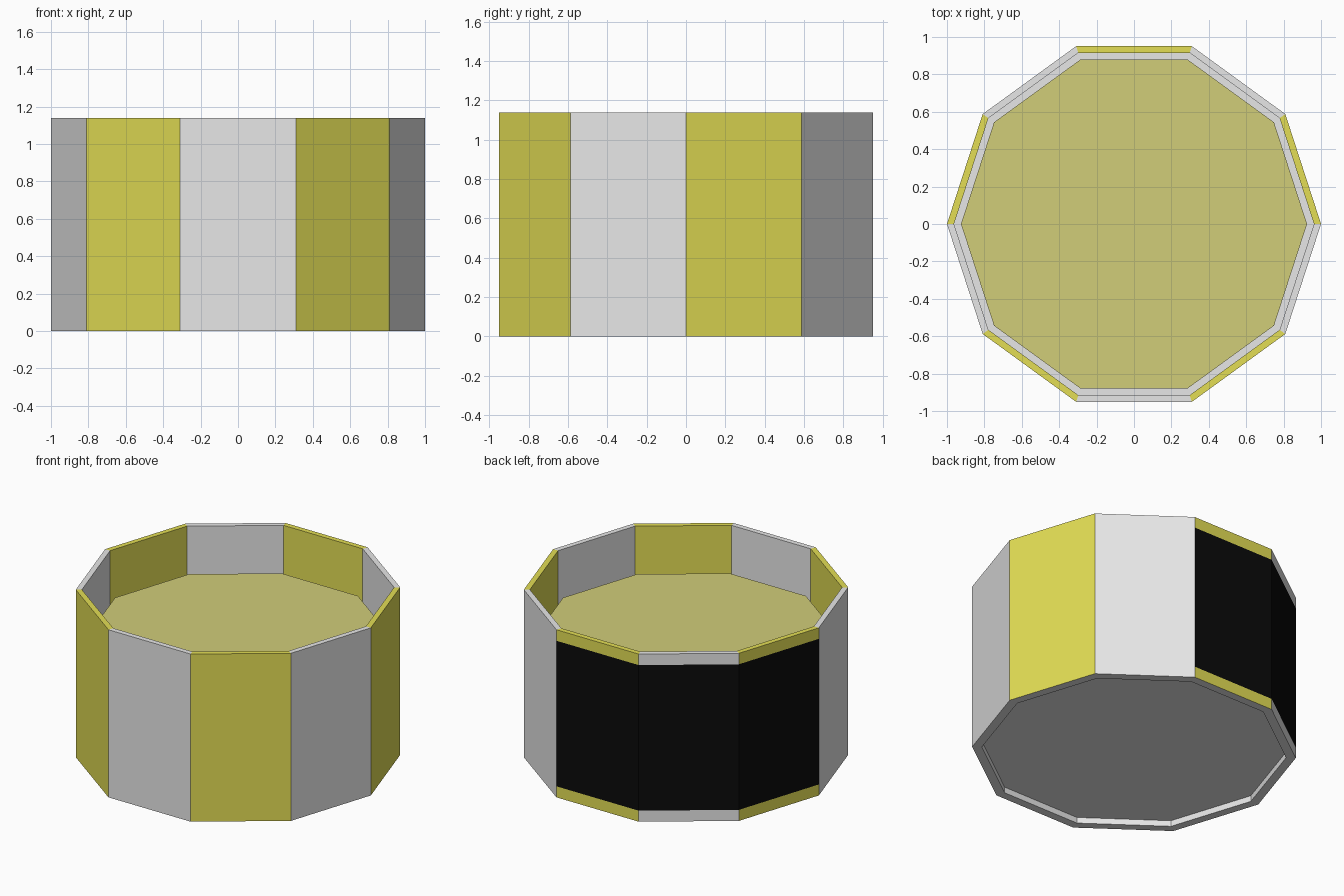
import bpy, bmesh
from math import cos, sin, pi, atan2, degrees

SIDES = 10
HEIGHT = 1.14

cube = bpy.data.objects.get("Cube")
if cube:
    bpy.data.objects.remove(cube, do_unlink=True)


def material(name, rgb):
    mat = bpy.data.materials.new(name)
    mat.use_nodes = True
    mat.diffuse_color = (*rgb, 1)
    mat.node_tree.nodes["Principled BSDF"].inputs["Base Color"].default_value = (*rgb, 1)
    return mat


grey = material("light grey", (0.8, 0.8, 0.8))
yellow = material("yellow", (0.77, 0.73, 0.09))
black = material("label black", (0.003, 0.003, 0.003))
straw = material("contents straw", (0.64, 0.61, 0.19))


def lathe(name, profile, mats, rule=None):
    """Turn a (radius, height) profile into a ten-sided part; end caps close it."""
    bm = bmesh.new()
    rings = [[bm.verts.new((r * cos(2 * pi * i / SIDES), r * sin(2 * pi * i / SIDES), z))
              for i in range(SIDES)] for r, z in profile]
    for low, high in zip(rings, rings[1:]):
        for i in range(SIDES):
            j = (i + 1) % SIDES
            bm.faces.new((low[i], low[j], high[j], high[i]))
    bm.faces.new(rings[0][::-1])
    bm.faces.new(rings[-1])
    bm.normal_update()
    if rule:
        for face in bm.faces:
            face.material_index = rule(face)
    mesh = bpy.data.meshes.new(name)
    bm.to_mesh(mesh)
    bm.free()
    for mat in mats:
        mesh.materials.append(mat)
    obj = bpy.data.objects.new(name, mesh)
    bpy.context.collection.objects.link(obj)
    return obj


def can_colour(face):
    """Alternate panels around the can, with a label band on three back panels."""
    c = face.calc_center_median()
    if face.normal.z < -0.5 or c.z < 0.03 or c.xy.length < 0.5:
        return 0
    if face.normal.z > 0.5 and c.z < HEIGHT / 2:
        return 0
    panel = int(degrees(atan2(c.y, c.x)) % 360 // 36)
    outside = face.normal.xy.dot(c.xy) > 0.5
    if outside and panel in (2, 3, 4) and 0.1 < c.z < 1.0:
        return 2
    return 1 - panel % 2


# Open can with a recessed underside, a thin wall and a closed bottom
lathe("can", [(0.94, 0.04), (0.94, 0), (1, 0), (1, 0.075), (1, 1.065), (1, HEIGHT),
              (0.9625, HEIGHT), (0.9625, 0.08)], [grey, yellow, black], can_colour)

# Block of contents standing on the can bottom, with a narrow gap around it
lathe("contents", [(0.925, 0.08), (0.925, 0.83)], [straw])
